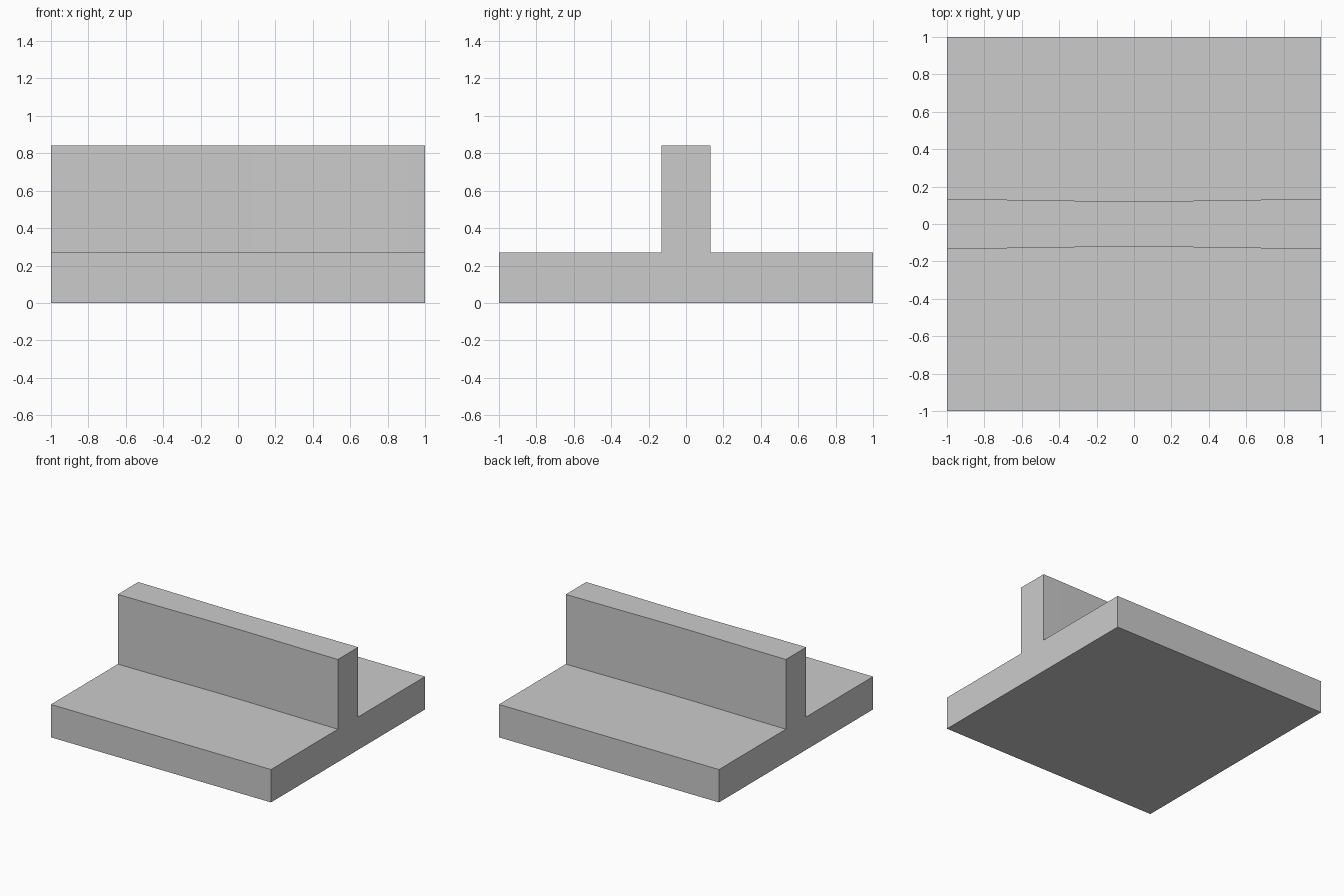
import bpy
import bmesh
from math import cos, pi

if "Cube" in bpy.data.objects:
    bpy.data.objects.remove(bpy.data.objects["Cube"])

BASE_TOP, RIB_TOP = 0.27, 0.843
STEPS = 24


def rib_half_width(x):
    # the rib narrows slightly towards the middle of its length
    return 0.132 - 0.005 * (1 + cos(pi * x))


def section(x):
    # upside-down T outline at position x
    w = rib_half_width(x)
    right = [(1, 0), (1, BASE_TOP), (w, BASE_TOP), (w, RIB_TOP)]
    left = [(-y, z) for y, z in reversed(right)]
    return [(x, y, z) for y, z in right + left]


# T-shaped bar: plate and waisted upright rib, lofted along x
bm = bmesh.new()
rings = [[bm.verts.new(p) for p in section(-1 + 2 * i / STEPS)]
         for i in range(STEPS + 1)]
for a, b in zip(rings, rings[1:]):
    for k in range(len(a)):
        j = (k + 1) % len(a)
        bm.faces.new((a[k], a[j], b[j], b[k]))

# end caps
bm.faces.new(rings[0])
bm.faces.new(rings[-1])
bmesh.ops.recalc_face_normals(bm, faces=bm.faces)

mesh = bpy.data.meshes.new("t_bracket")
bm.to_mesh(mesh)
bm.free()
bracket = bpy.data.objects.new("t_bracket", mesh)
bpy.context.collection.objects.link(bracket)
